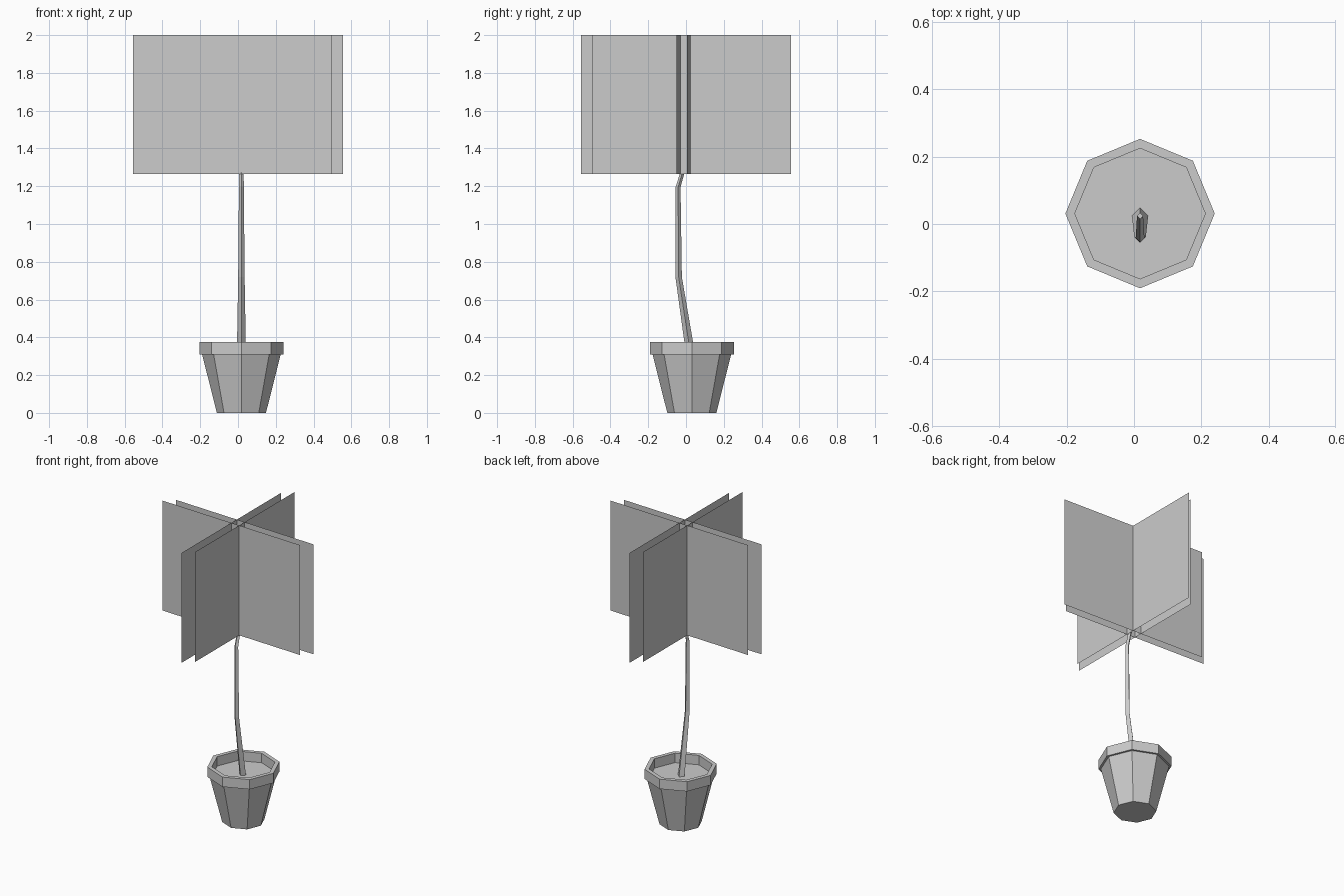
import bpy, math

if "Cube" in bpy.data.objects:
    bpy.data.objects.remove(bpy.data.objects["Cube"])

CX, CY = 0.018, 0.031   # pot axis


def mesh_object(name, verts, faces):
    me = bpy.data.meshes.new(name)
    me.from_pydata(verts, [], faces)
    me.update()
    ob = bpy.data.objects.new(name, me)
    bpy.context.collection.objects.link(ob)
    return ob


def loft(name, rings, sides, cap_start=True, cap_end=True):
    """Skin a stack of polygon rings given as (x, y, z, radius)."""
    verts, faces = [], []
    for x, y, z, r in rings:
        for i in range(sides):
            a = 2 * math.pi * i / sides
            verts.append((x + r * math.cos(a), y + r * math.sin(a), z))
    for k in range(len(rings) - 1):
        for i in range(sides):
            j = (i + 1) % sides
            faces.append((k * sides + i, k * sides + j,
                          (k + 1) * sides + j, (k + 1) * sides + i))
    if cap_start:
        faces.append(tuple(reversed(range(sides))))
    if cap_end:
        faces.append(tuple(range(len(verts) - sides, len(verts))))
    return mesh_object(name, verts, faces)


# Pot: tapered body, overhanging rim, inner wall, flat soil
profile = [(0.130, 0.0), (0.208, 0.31), (0.222, 0.31),
           (0.222, 0.375), (0.194, 0.375), (0.194, 0.312)]
loft("pot", [(CX, CY, z, r) for r, z in profile], 8, cap_end=False)
loft("soil", [(CX, CY, 0.312, 0.194)], 8, cap_start=False)

# Trunk: bent four-sided stem
loft("trunk", [(CX, 0.024, 0.312, 0.024), (CX, -0.039, 0.72, 0.017),
               (CX, -0.042, 1.195, 0.013), (CX, 0.024, 1.42, 0.009)],
     4, cap_start=False)


# Foliage: two crossing pairs of thin vertical cards
def card(name, a, b, z0=1.265, z1=2.0):
    mesh_object(name, [(*a, z0), (*b, z0), (*b, z1), (*a, z1)], [(0, 1, 2, 3)])


LONG, SHORT, GAP, SKEW = 0.555, 0.495, 0.029, 0.043
for s, side in ((1, "a"), (-1, "b")):
    x0, x1 = -s * SHORT, s * LONG
    card("foliage_wide_" + side, (x0, s * GAP - SKEW * x0), (x1, s * GAP - SKEW * x1))
    card("foliage_deep_" + side, (s * 0.03, -s * SHORT), (s * 0.03, s * LONG))
